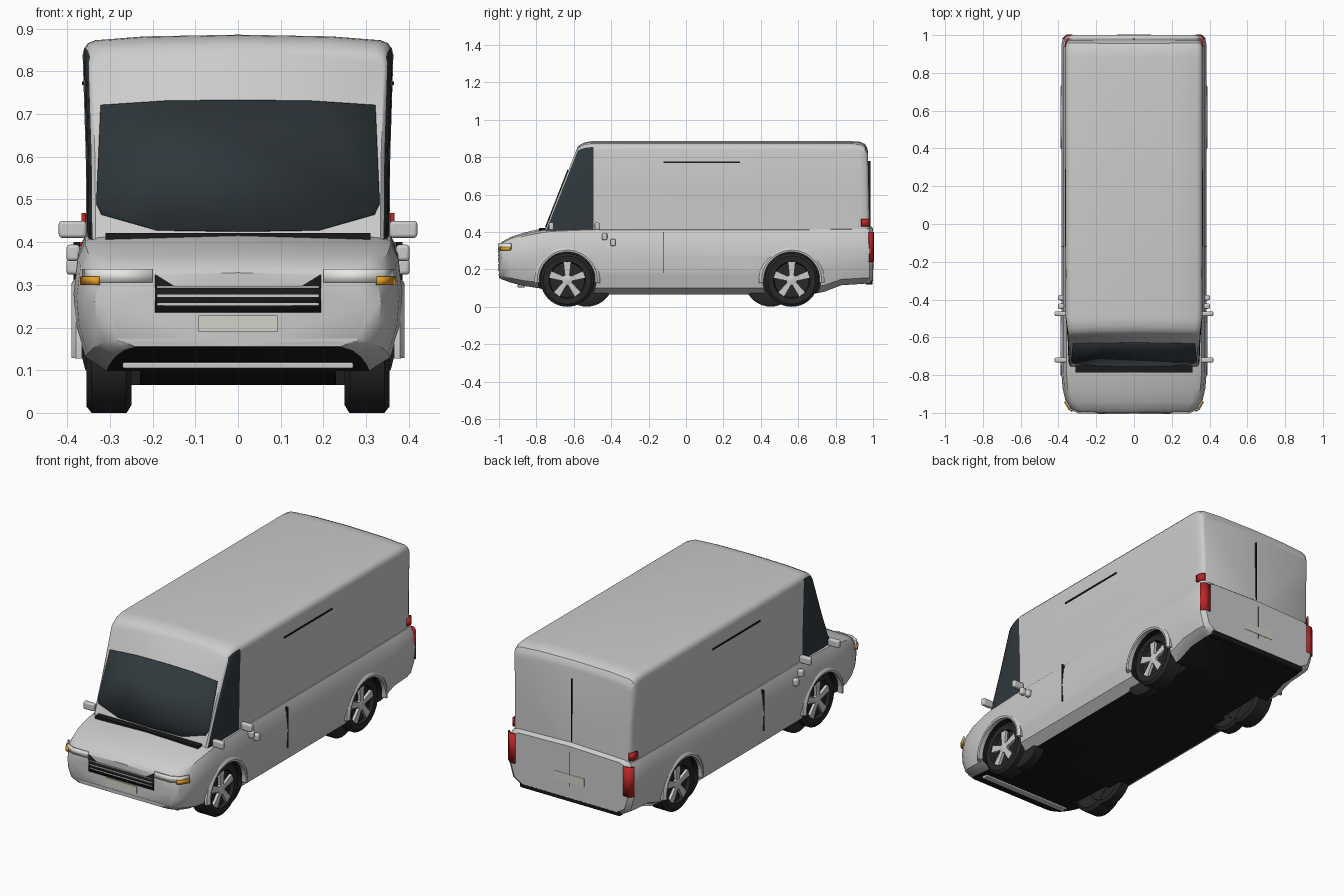
import bpy, bmesh
from math import sin, cos, pi, radians

if "Cube" in bpy.data.objects:
    bpy.data.objects.remove(bpy.data.objects["Cube"])


def mat(name, c):
    m = bpy.data.materials.new(name)
    m.diffuse_color = (*c, 1)
    m.use_nodes = True
    m.node_tree.nodes["Principled BSDF"].inputs["Base Color"].default_value = m.diffuse_color
    return m


BLACK = mat("black_trim", (0.01, 0.01, 0.01))
RUBBER = mat("rubber", (0.02, 0.02, 0.02))
GLASS = mat("glass", (0.03, 0.04, 0.045))
RED = mat("red_lens", (0.5, 0.02, 0.02))
AMBER = mat("amber_lens", (0.8, 0.35, 0.02))
WHITE = mat("clear_lens", (0.8, 0.8, 0.76))
PLATE = mat("plate", (0.65, 0.65, 0.58))
PAINT = mat("paint", (0.6, 0.6, 0.6))


def finish(name, bm, m=None, mirror=False, bevel=0, solid=0, angle=35):
    bmesh.ops.recalc_face_normals(bm, faces=bm.faces)
    me = bpy.data.meshes.new(name)
    bm.to_mesh(me)
    bm.free()
    ob = bpy.data.objects.new(name, me)
    bpy.context.collection.objects.link(ob)
    if m:
        me.materials.append(m)
    if solid:
        ob.modifiers.new("solid", 'SOLIDIFY').thickness = solid
        ob.modifiers["solid"].offset = 0
    if bevel:
        b = ob.modifiers.new("bevel", 'BEVEL')
        b.width, b.segments = bevel, 3
    if mirror:
        ob.modifiers.new("mirror", 'MIRROR')
    smooth(ob, angle)
    return ob


def smooth(ob, angle=35):
    bpy.ops.object.select_all(action='DESELECT')
    ob.select_set(True)
    bpy.context.view_layer.objects.active = ob
    bpy.ops.object.shade_smooth_by_angle(angle=radians(angle))


def loft(rings, caps=True):
    bm = bmesh.new()
    vs = [[bm.verts.new(p) for p in r] for r in rings]
    n = len(vs[0])
    for a, b in zip(vs, vs[1:]):
        for i in range(n):
            bm.faces.new((a[i], a[(i + 1) % n], b[(i + 1) % n], b[i]))
    if caps:
        bm.faces.new(vs[0])
        bm.faces.new(vs[-1])
    return bm


def box(name, x, y, z, m=None, mirror=False, bevel=0):
    bm = loft([[(x[0], y[0], k), (x[1], y[0], k), (x[1], y[1], k), (x[0], y[1], k)] for k in z])
    return finish(name, bm, m, mirror, bevel)


def plate(name, pts, m, solid=0.006, mirror=False):
    bm = bmesh.new()
    bm.faces.new([bm.verts.new(p) for p in pts])
    return finish(name, bm, m, mirror, solid=solid)


def strip(name, path, z0, z1, m, solid=0.008):
    bm = bmesh.new()
    lo = [bm.verts.new((x, y, z0)) for x, y in path]
    hi = [bm.verts.new((x, y, z1)) for x, y in path]
    for i in range(len(path) - 1):
        bm.faces.new((lo[i], lo[i + 1], hi[i + 1], hi[i]))
    return finish(name, bm, m, True, solid=solid)


def both_sides(half):
    return half + [(-x, y, z) for x, y, z in half[-2:0:-1]]


def lathe(name, prof, y, z, m=None, mirror=True, n=40):
    rings = [[(x, y + r * cos(2 * pi * i / n), z + r * sin(2 * pi * i / n)) for i in range(n)] for x, r in prof]
    return finish(name, loft(rings), m, mirror)


# Lower body: cross-sections along the length (y, half width, bottom, top)
SEC = [(0, 0), (.8, 0), (.93, .1), (.985, .33), (1, .58), (.975, .84), (.93, .95), (.85, .99), (0, 1.02)]
ST = [(-1, .30, .155, .325), (-.985, .335, .147, .343), (-.94, .362, .13, .367), (-.87, .378, .112, .39),
      (-.78, .385, .098, .41), (-.72, .385, .075, .42), (-.5, .385, .065, .43), (.66, .385, .065, .43),
      (.74, .385, .08, .43), (.83, .385, .115, .43), (.94, .385, .122, .43), (.98, .378, .125, .43),
      (1, .355, .14, .415)]
body = finish("lower_body", loft([both_sides([(fx * w, y, zb + fz * (zt - zb)) for fx, fz in SEC])
                                  for y, w, zb, zt in ST]), PAINT)
body.data.materials.append(BLACK)
for p in body.data.polygons:
    if p.normal.z < -.7 and abs(p.center.x) < .25:
        p.material_index = 1

# Wheel arch openings
WHEELS = (("front", -.635, -.53), ("rear", .565, .453))
for nm, yo, yi in WHEELS:
    for s in (-1, 1):
        cut = lathe("arch_cutter", [(s * .23, .155), (s * .5, .155)], yo, .143, BLACK, False)
        cut.hide_render = True
        mod = body.modifiers.new("arch", 'BOOLEAN')
        mod.operation, mod.object, mod.solver, mod.material_mode = 'DIFFERENCE', cut, 'EXACT', 'TRANSFER'
        bpy.context.view_layer.objects.active = body
        bpy.ops.object.modifier_apply(modifier="arch")
        bpy.data.objects.remove(cut)
smooth(body)

# Upper body: slanted sections (base y, shear, half width, roof height)
US = [(-.75, .172, .342, .85), (-.743, .174, .35, .866), (-.725, .175, .354, .878), (-.68, .155, .358, .884),
      (-.495, 0, .362, .886), (.88, 0, .364, .886), (.935, -.004, .363, .882), (.963, -.006, .36, .87),
      (.976, -.008, .352, .85), (.982, -.01, .342, .83)]
rings = []
for y, s, w, t in US:
    half = [(0, .40), (.975, .40), (.98, .6), (1, t - .048), (.99, t - .032), (.965, t - .02),
            (.92, t - .013), (.6, t - .004), (0, t)]
    rings.append(both_sides([(fx * w, y + s * (z - .42) / .44, z) for fx, z in half]))
cab = finish("upper_body", loft(rings), PAINT)
cab.data.materials.append(GLASS)
for p in cab.data.polygons:
    if abs(p.normal.x) > .8 and p.center.y < -.5 and p.center.z < .85:
        p.material_index = 1

# Windscreen and cowl
ws = [(0, .425), (.19, .428), (.32, .465), (.332, .49), (.322, .72), (.17, .73), (0, .732)]
plate("windscreen", both_sides([(x, -.752 + .172 * (z - .42) / .44, z) for x, z in ws]), GLASS, .008)
box("cowl", (-.31, .31), (-.785, -.745), (.40, .421), BLACK)

# Front face
gr = [(0, .235), (.195, .235), (.195, .325), (.15, .297), (0, .292)]
plate("grille", both_sides([(x, -1.0, z) for x, z in gr]), BLACK, .006)
for i in range(3):
    z = .252 + i * .02
    box("grille_slat", (-.19, .19), (-1.005, -.998), (z, z + .005), PAINT)
box("front_plate", (-.092, .092), (-1.004, -.99), (.19, .228), PLATE)
strip("headlight", [(.2, -1), (.29, -1), (.337, -.98), (.362, -.935)], .305, .337, WHITE)
strip("indicator", [(.325, -.99), (.344, -.979), (.366, -.94)], .3, .32, AMBER, .01)
box("bumper_crease", (-.28, .28), (-1.002, -.99), (.166, .174), PAINT)
box("bumper_lip", (-.27, .27), (-.9, -.86), (.104, .118), PAINT, bevel=.004)

# Mirrors and small side grips
for nm, y in (("front_mirror", -.72), ("rear_mirror", -.475)):
    box(nm, (.355, .42), (y - .013, y + .013), (.41, .45), PAINT, True, .008)
for y, z in ((-.435, .375), (-.39, .343)):
    box("side_grip", (.37, .402), (y - .014, y + .014), (z - .019, z + .019), PAINT, True, .008)

# Side slot and door seam
box("side_slot", (.35, .365), (-.12, .29), (.768, .776), BLACK, True)
box("door_seam", (.37, .3855), (-.122, -.119), (.18, .40), BLACK, True)

# Rear face
box("rear_seam", (-.0015, .0015), (.965, .986), (.44, .78), BLACK)
box("lower_rear_seam", (-.0015, .0015), (.98, 1.0015), (.2, .39), BLACK)
box("rear_plate", (-.09, .09), (.985, 1.002), (.225, .268), PLATE)
box("rear_bumper", (-.3, .3), (.96, .998), (.118, .15), BLACK, bevel=.006)
strip("tail_light", [(.325, 1), (.356, .999), (.377, .98)], .24, .40, RED, .008)
strip("upper_tail_light", [(.345, .984), (.361, .965), (.362, .937)], .43, .468, RED, .01)

# Wheels: outer tyre with rim and spokes, plus an offset inner tyre
for nm, yo, yi in WHEELS:
    z = .143
    lathe(nm + "_tire", [(.255, .09), (.25, .125), (.262, .143), (.343, .143), (.355, .128),
                         (.353, .098), (.335, .093)], yo, z, RUBBER)
    lathe(nm + "_inner_tire", [(.253, .09), (.25, .125), (.26, .142), (.31, .142), (.32, .125),
                               (.318, .09)], yi, z, RUBBER)
    lathe(nm + "_hub", [(.33, .03), (.349, .028), (.353, .015)], yo, z, PAINT)
    bm = bmesh.new()
    for k in range(5):
        a = 2 * pi * k / 5 + pi / 2
        q = []
        for x in (.335, .35):
            for r, h in ((.02, -.012), (.02, .012), (.096, .02), (.096, -.02)):
                q.append(bm.verts.new((x, yo + r * cos(a) - h * sin(a), z + r * sin(a) + h * cos(a))))
        for f in ((0, 1, 2, 3), (4, 5, 6, 7), (0, 1, 5, 4), (1, 2, 6, 5), (2, 3, 7, 6), (3, 0, 4, 7)):
            bm.faces.new([q[i] for i in f])
    finish(nm + "_spokes", bm, PAINT, True)
    # Arch lip following the opening
    arc = [radians(-5 + 190 * i / 24) for i in range(25)]
    lip = [[(x, yo + r * cos(a), z + r * sin(a)) for x, r in
            ((.365, .15), (.388, .15), (.39, .16), (.38, .175), (.365, .175))] for a in arc]
    finish(nm + "_arch_lip", loft(lip), PAINT, True)
